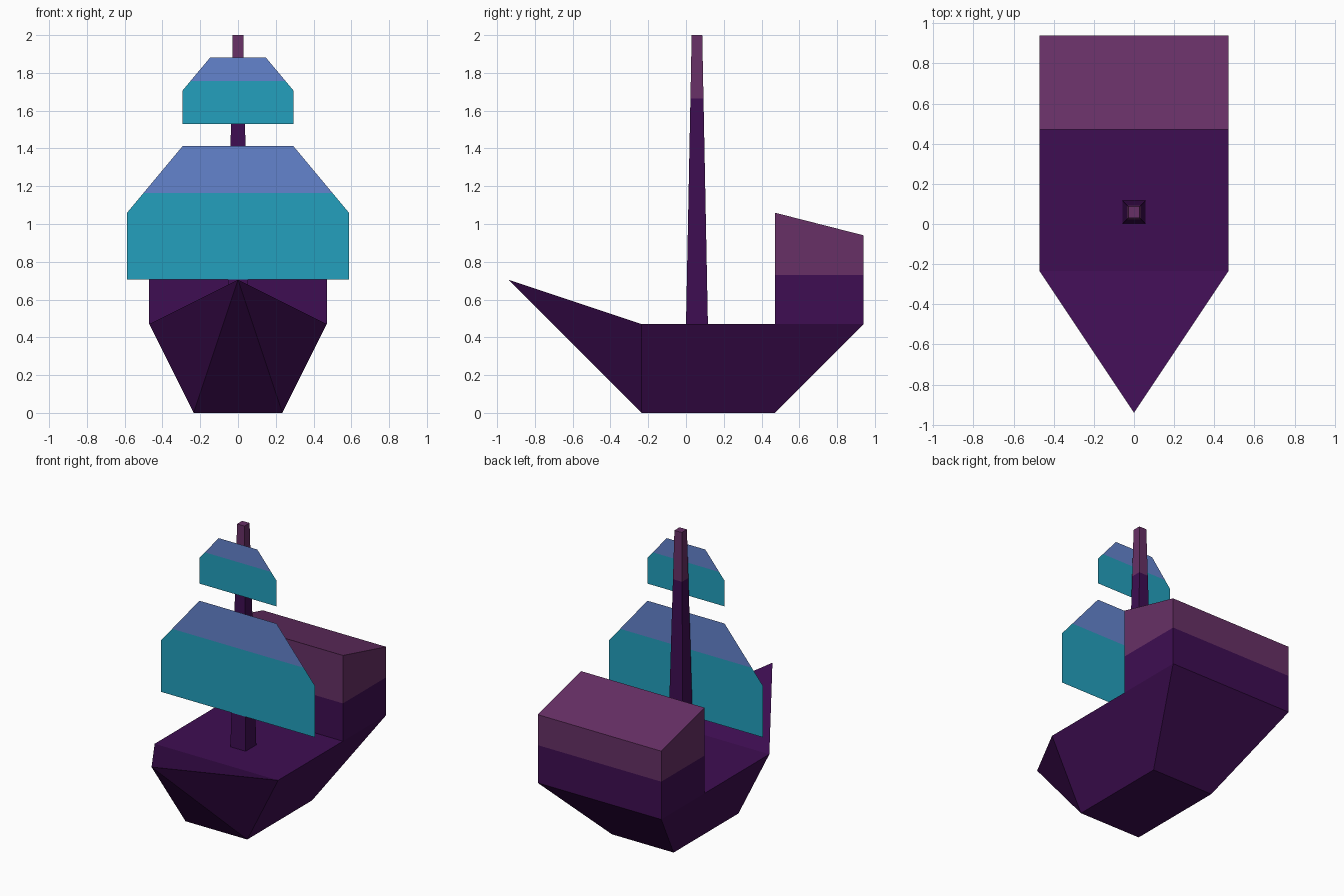
import bpy, bmesh

if "Cube" in bpy.data.objects:
    bpy.data.objects.remove(bpy.data.objects["Cube"])


def srgb(r, g, b):
    f = lambda c: c / 12.92 if c <= 0.04045 else ((c + 0.055) / 1.055) ** 2.4
    return tuple(f(c / 255) for c in (r, g, b)) + (1.0,)


def material(name, rgb):
    m = bpy.data.materials.new(name)
    m.diffuse_color = srgb(*rgb)
    m.use_nodes = True
    m.node_tree.nodes["Principled BSDF"].inputs["Base Color"].default_value = m.diffuse_color
    return m


purple = material("dark purple", (62, 13, 82))
plum = material("plum", (103, 48, 102))
teal = material("teal", (35, 160, 190))
blue = material("periwinkle", (100, 132, 206))


def build(name, verts, faces, low, high=None, split=None, closed=True):
    """Mesh from corners; faces above height 'split' get the second colour."""
    bm = bmesh.new()
    vs = [bm.verts.new(v) for v in verts]
    for f in faces:
        bm.faces.new([vs[i] for i in f])
    if closed:
        bmesh.ops.recalc_face_normals(bm, faces=bm.faces[:])
    if split is not None:
        bmesh.ops.bisect_plane(bm, geom=bm.verts[:] + bm.edges[:] + bm.faces[:],
                               plane_co=(0, 0, split), plane_no=(0, 0, 1))
        for f in bm.faces:
            f.material_index = int(f.calc_center_median().z > split)
    me = bpy.data.meshes.new(name)
    bm.to_mesh(me)
    bm.free()
    me.materials.append(low)
    if high:
        me.materials.append(high)
    ob = bpy.data.objects.new(name, me)
    bpy.context.collection.objects.link(ob)
    return ob


def rect(x, y0, y1, z0, z1=None):
    z1 = z0 if z1 is None else z1
    return [(-x, y0, z0), (x, y0, z0), (x, y1, z1), (-x, y1, z1)]


BOX = [(3, 2, 1, 0), (4, 5, 6, 7)] + [(i, (i + 1) % 4, (i + 1) % 4 + 4, i + 4) for i in range(4)]

# Hull: tapered box with a raised pointed bow
build("hull",
      rect(0.235, -0.235, 0.47, 0) + rect(0.47, -0.235, 0.94, 0.47) + [(0, -0.94, 0.705)],
      [(3, 2, 1, 0), (4, 5, 6, 7), (1, 2, 6, 5), (2, 3, 7, 6), (3, 0, 4, 7),
       (0, 1, 8), (1, 5, 8), (5, 4, 8), (4, 0, 8)], purple)

# Stern cabin with a sloping roof
build("stern_cabin", rect(0.47, 0.47, 0.94, 0.47) + rect(0.47, 0.47, 0.94, 1.06, 0.94),
      BOX, purple, plum, 0.73)

# Tapered mast
build("mast", rect(0.058, 0.0, 0.116, 0.47) + rect(0.028, 0.03, 0.086, 2.0),
      BOX, purple, plum, 1.665)


# Flat sails with clipped top corners
def sail(name, w, z0, z1, z2, split):
    build(name, [(-w, 0, z0), (w, 0, z0), (w, 0, z1), (w / 2, 0, z2), (-w / 2, 0, z2), (-w, 0, z1)],
          [range(6)], teal, blue, split, closed=False)


sail("main_sail", 0.587, 0.707, 1.06, 1.412, 1.163)
sail("top_sail", 0.294, 1.53, 1.706, 1.882, 1.756)
